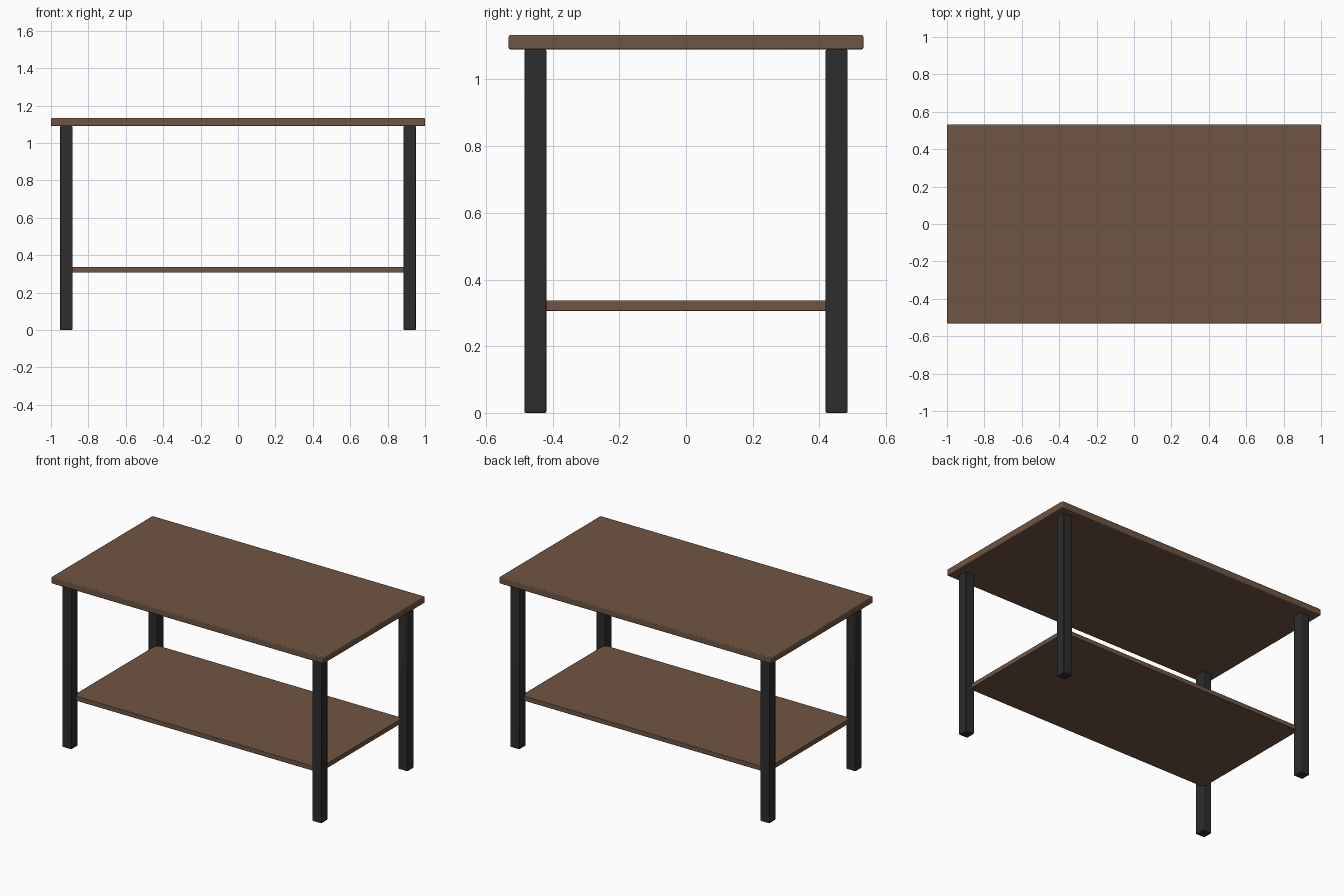
import bpy

if "Cube" in bpy.data.objects:
    bpy.data.objects.remove(bpy.data.objects["Cube"], do_unlink=True)


def make_material(name, rgb):
    mat = bpy.data.materials.new(name)
    mat.use_nodes = True
    colour = (*rgb, 1)
    mat.diffuse_color = colour
    mat.node_tree.nodes["Principled BSDF"].inputs["Base Color"].default_value = colour
    return mat


def add_box(name, centre, half_x, half_y, bottom, top, bevel, mat):
    """Softly bevelled box standing between two heights."""
    x, y = centre
    bpy.ops.mesh.primitive_cube_add(size=2, location=(x, y, (bottom + top) / 2))
    box = bpy.context.object
    box.name = name
    box.scale = (half_x, half_y, (top - bottom) / 2)
    bpy.ops.object.transform_apply(location=False, rotation=False, scale=True)
    box.data.materials.append(mat)
    edge = box.modifiers.new("soft_edges", "BEVEL")
    edge.width = bevel
    edge.segments = 2
    bpy.ops.object.shade_smooth_by_angle()
    return box


wood = make_material("brown_wood", (0.162, 0.091, 0.054))
metal = make_material("dark_metal", (0.026, 0.026, 0.027))

# Table top and lower shelf
top_bottom = 1.09
add_box("table_top", (0, 0), 1.0, 0.532, top_bottom, 1.133, 0.005, wood)
add_box("lower_shelf", (0, 0), 0.905, 0.437, 0.306, 0.337, 0.003, wood)

# Four square legs
for side, sx in (("left", 1), ("right", -1)):
    for end, sy in (("front", -1), ("back", 1)):
        add_box(f"{end}_{side}_leg", (sx * 0.918, sy * 0.452),
                0.033, 0.033, 0, top_bottom, 0.004, metal)
